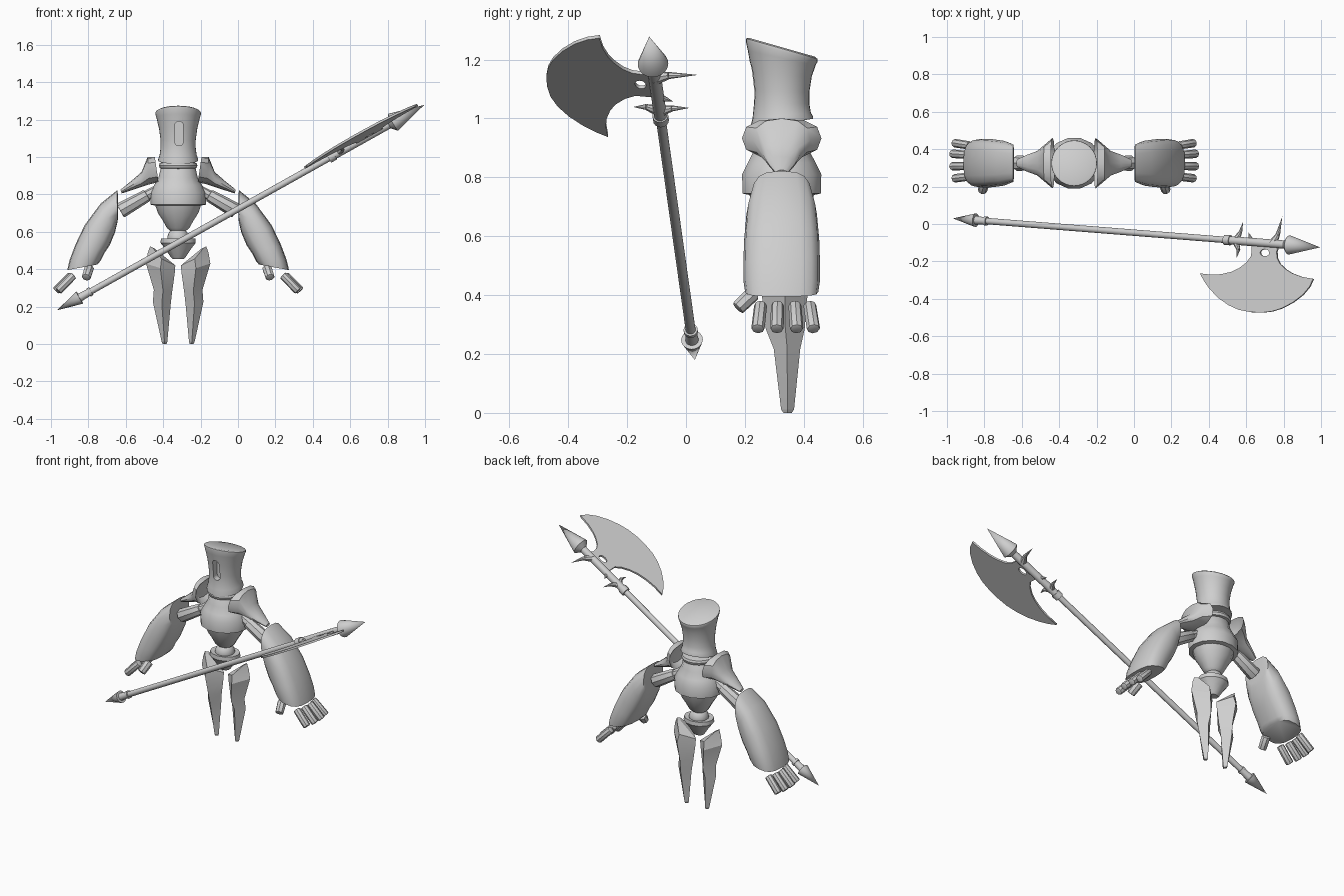
import bpy, bmesh, math
from mathutils import Vector, Matrix

if "Cube" in bpy.data.objects:
    bpy.data.objects.remove(bpy.data.objects["Cube"])

mat = bpy.data.materials.new("light_grey")
mat.diffuse_color = (0.62, 0.62, 0.62, 1)
mat.use_nodes = True
mat.node_tree.nodes["Principled BSDF"].inputs["Base Color"].default_value = mat.diffuse_color
BODY = Vector((-0.32, 0.325, 0))   # body axis


def finish(name, bm, loc=(0, 0, 0), mirror=False, angle=35):
    bmesh.ops.recalc_face_normals(bm, faces=bm.faces)
    me = bpy.data.meshes.new(name)
    bm.to_mesh(me)
    bm.free()
    me.materials.append(mat)
    ob = bpy.data.objects.new(name, me)
    bpy.context.collection.objects.link(ob)
    ob.location = loc
    smooth(ob, angle)
    if mirror:
        ob.modifiers.new("Mirror", 'MIRROR').use_mirror_merge = False
    return ob


def smooth(ob, angle):
    bpy.ops.object.select_all(action='DESELECT')
    ob.select_set(True)
    bpy.context.view_layer.objects.active = ob
    if angle:
        bpy.ops.object.shade_smooth_by_angle(angle=math.radians(angle))


def section(o, i, ry, n, p=1.0, y0=0.0, slope=0.0):
    """Ring through outer and inner (x, z) points with half depth ry."""
    pts = []
    for k in range(n):
        a = 2 * math.pi * k / n
        c, s = math.cos(a), math.sin(a)
        c = math.copysign(abs(c) ** p, c)
        s = math.copysign(abs(s) ** p, s)
        x = (o[0] + i[0]) / 2 + (o[0] - i[0]) / 2 * c
        z = (o[1] + i[1]) / 2 + (o[1] - i[1]) / 2 * c
        pts.append((x, y0 + ry * s, z + slope * ry * s))
    return pts


def loft(name, rings, mirror=False, angle=35):
    bm = bmesh.new()
    vs = [[bm.verts.new(p) for p in r] for r in rings]
    n = len(vs[0])
    for a, b in zip(vs, vs[1:]):
        for k in range(n):
            bm.faces.new((a[k], a[(k + 1) % n], b[(k + 1) % n], b[k]))
    bm.faces.new(vs[0])
    bm.faces.new(vs[-1])
    return finish(name, bm, BODY, mirror, angle)


def lathe(name, profile, n, depth=1.0, angle=35):
    """Profile rows: radius, height, optional front-to-back slope."""
    return loft(name, [section((r, z), (-r, z), r * depth, n, 1, 0, sl)
                       for r, z, sl in profile], False, angle)


def rod(bm, a, b, r1, r2, n=16, bevel=0.0):
    a, b = Vector(a), Vector(b)
    d = b - a
    m = Matrix.Translation((a + b) / 2) @ d.to_track_quat('Z', 'Y').to_matrix().to_4x4()
    res = bmesh.ops.create_cone(bm, cap_ends=True, segments=n, radius1=r1,
                                radius2=r2, depth=d.length, matrix=m)
    if bevel:
        caps = {f for v in res['verts'] for f in v.link_faces if len(f.verts) == n}
        edges = list({e for f in caps for e in f.edges})
        bmesh.ops.bevel(bm, geom=edges, offset=bevel, segments=2, affect='EDGES', profile=0.5)


# Helmet with slanted crown
head = lathe("helmet", [(.085, .985, .17), (.107, .981, .17), (.107, .988, .17), (.099, 1.01, .1),
                        (.094, 1.05, 0), (.094, 1.09, 0), (.102, 1.15, -.08),
                        (.115, 1.205, -.22), (.122, 1.228, -.285), (.121, 1.237, -.285),
                        (.112, 1.242, -.285)], 32)

# Vertical eye slot cut into the helmet
bm = bmesh.new()
bmesh.ops.create_cube(bm, size=1, matrix=Matrix.Translation((0.005, -.115, 1.125))
                      @ Matrix.Diagonal((.044, .12, .13, 1)))
bmesh.ops.bevel(bm, geom=[e for e in bm.edges
                          if abs(e.verts[0].co.y - e.verts[1].co.y) > .05],
                offset=.02, segments=4, affect='EDGES', profile=0.5)
cutter = finish("slot_cutter", bm, BODY, False, 0)
cutter.hide_render = True
cutter.hide_set(True)
cut = head.modifiers.new("Slot", 'BOOLEAN')
cut.operation, cut.object, cut.solver = 'DIFFERENCE', cutter, 'EXACT'

# Neck, torso and pelvis
lathe("neck_ring", [(.075, .935, 0), (.098, .94, 0), (.103, .955, 0),
                    (.098, .968, 0), (.07, .975, 0)], 20)
lathe("torso", [(.042, .605, 0), (.06, .62, 0), (.085, .665, 0), (.108, .70, 0), (.122, .74, 0),
                (.148, .745, 0), (.15, .81, 0), (.128, .85, 0), (.105, .89, 0),
                (.094, .935, 0), (.085, .945, 0)], 14, .92)
bm = bmesh.new()
bmesh.ops.create_uvsphere(bm, u_segments=20, v_segments=12, radius=.058,
                          matrix=Matrix.Translation((0, 0, .565)))
finish("waist_ball", bm, BODY)
lathe("pelvis", [(.03, .455, 0), (.04, .465, 0), (.07, .51, 0), (.094, .54, 0),
                 (.092, .565, 0), (.07, .562, 0)], 12, .85)

# Flared shoulder shells, hollow towards the body
loft("shoulder_plate", [section(o, i, ry, 12, p) for o, i, ry, p in (
    ((.308, .825), (.302, .805), .02, 1), ((.25, .872), (.255, .82), .045, 1),
    ((.195, .92), (.20, .838), .065, .9), ((.163, 1.0), (.155, .853), .098, .85),
    ((.125, 1.0), (.105, .865), .135, .8), ((.155, .96), (.15, .88), .075, 1))], True, 40)

# Upper arm bars
bm = bmesh.new()
rod(bm, (.09, 0, .835), (.19, 0, .782), .026, .028, 8)
rod(bm, (.165, 0, .795), (.31, 0, .712), .034, .042, 8, .006)
finish("upper_arm", bm, BODY, True)

# Large forearms
loft("forearm", [section(o, i, ry, 16, .72) for o, i, ry in (
    ((.322, .80), (.322, .67), .08), ((.326, .822), (.325, .65), .10), ((.415, .75), (.338, .595), .12),
    ((.50, .635), (.365, .53), .128), ((.55, .53), (.395, .485), .13),
    ((.58, .45), (.415, .445), .13), ((.593, .395), (.432, .425), .124))], True, 40)

# Fingers and thumb
bm = bmesh.new()
for k, y in enumerate((-.075, -.015, .047, .10)):
    e = .012 if k in (1, 2) else 0
    rod(bm, (.56 + e, y * .95, .368), (.642 + e, y * 1.08, .284), .022, .023, 8, .006)
rod(bm, (.475, -.095, .408), (.492, -.15, .355), .027, .025, 8, .006)
finish("fingers", bm, BODY, True)

# Faceted blade-like legs
loft("leg", [section(o, i, ry, 4, 1, y0) for o, i, ry, y0 in (
    ((.15, .522), (.125, .51), .02, .01), ((.162, .49), (.015, .42), .065, .01),
    ((.172, .43), (.018, .38), .078, .01), ((.13, .29), (.032, .28), .066, .012),
    ((.135, .225), (.04, .21), .045, .018), ((.088, .012), (.058, .012), .022, .02),
    ((.082, 0), (.062, 0), .014, .02))], True, 15)

# Polearm axis
A, B = Vector((-.968, .03, .18)), Vector((.995, -.125, 1.278))
U = (B - A).normalized()
L = (B - A).length
W = Vector((-.488, 0, .87))
V = Vector((0, -1, 0)) + W * .1
V = (V - U * V.dot(U)).normalized()
N = U.cross(V)
O = A + (B - A) * .84


def P(s):
    return A + U * s


def Q(s, d, n=0):
    return O + U * s + V * d + N * n


# Shaft with collars and butt spike
bm = bmesh.new()
rod(bm, P(.1), P(L - .2), .017, .017)
rod(bm, P(.13), P(.205), .023, .019)
rod(bm, P(.195), P(.21), .024, .024)
rod(bm, P(1.70), P(L - .2), .022, .022)
rod(bm, P(1.67), P(1.705), .027, .027)
finish("shaft", bm)
bm = bmesh.new()
rod(bm, P(.14), P(0), .037, 0)
finish("butt_spike", bm)

# Spear tip with tapered back
bm = bmesh.new()
rod(bm, P(L - .215), P(L - .19), .024, .052, 20)
rod(bm, P(L - .19), P(L), .052, 0, 20)
finish("spear_tip", bm)

# Crescent axe blade with a round hole near the shaft
outline = [(-.35, .19), (-.28, .192), (-.22, .185), (-.16, .168), (-.115, .145), (-.075, .112),
           (-.05, .075), (-.055, .01), (.11, .01), (.102, .04), (.108, .075), (.13, .105),
           (.17, .132), (.21, .15), (.27, .165), (.342, .171), (.325, .215), (.29, .26),
           (.235, .305), (.17, .342), (.11, .363), (.05, .373), (-.02, .375), (-.09, .368),
           (-.155, .348), (-.22, .315), (-.28, .27), (-.32, .23)]
hole = [(.03 + .028 * math.cos(a), .052 + .019 * math.sin(a))
        for a in [k * math.pi / 8 for k in range(16)]]
cu = bpy.data.curves.new("axe_blade", 'CURVE')
cu.dimensions, cu.fill_mode, cu.extrude = '2D', 'BOTH', .006
for pts in (outline, hole):
    sp = cu.splines.new('POLY')
    sp.points.add(len(pts) - 1)
    for q, (s, d) in zip(sp.points, pts):
        q.co = (s, d, 0, 1)
    sp.use_cyclic_u = True
cu.materials.append(mat)
blade = bpy.data.objects.new("axe_blade", cu)
bpy.context.collection.objects.link(blade)
blade.matrix_world = Matrix.Translation(O) @ Matrix((U, V, N)).transposed().to_4x4()
smooth(blade, 0)
bpy.ops.object.convert(target='MESH')

# Curved back spike and smaller barbs
bm = bmesh.new()
for base, mid, tip, r in (((.07, 0), (.095, -.05), (.11, -.15), .024),
                          ((-.16, 0), (-.135, -.045), (-.125, -.105), .02),
                          ((-.16, 0), (-.135, .045), (-.14, .09), .02),
                          ((-.06, 0), (-.075, -.03), (-.085, -.05), .015)):
    rod(bm, Q(*base), Q(*mid), r, r * .5, 8)
    rod(bm, Q(*mid), Q(*tip), r * .5, 0, 8)
finish("barbs", bm)
